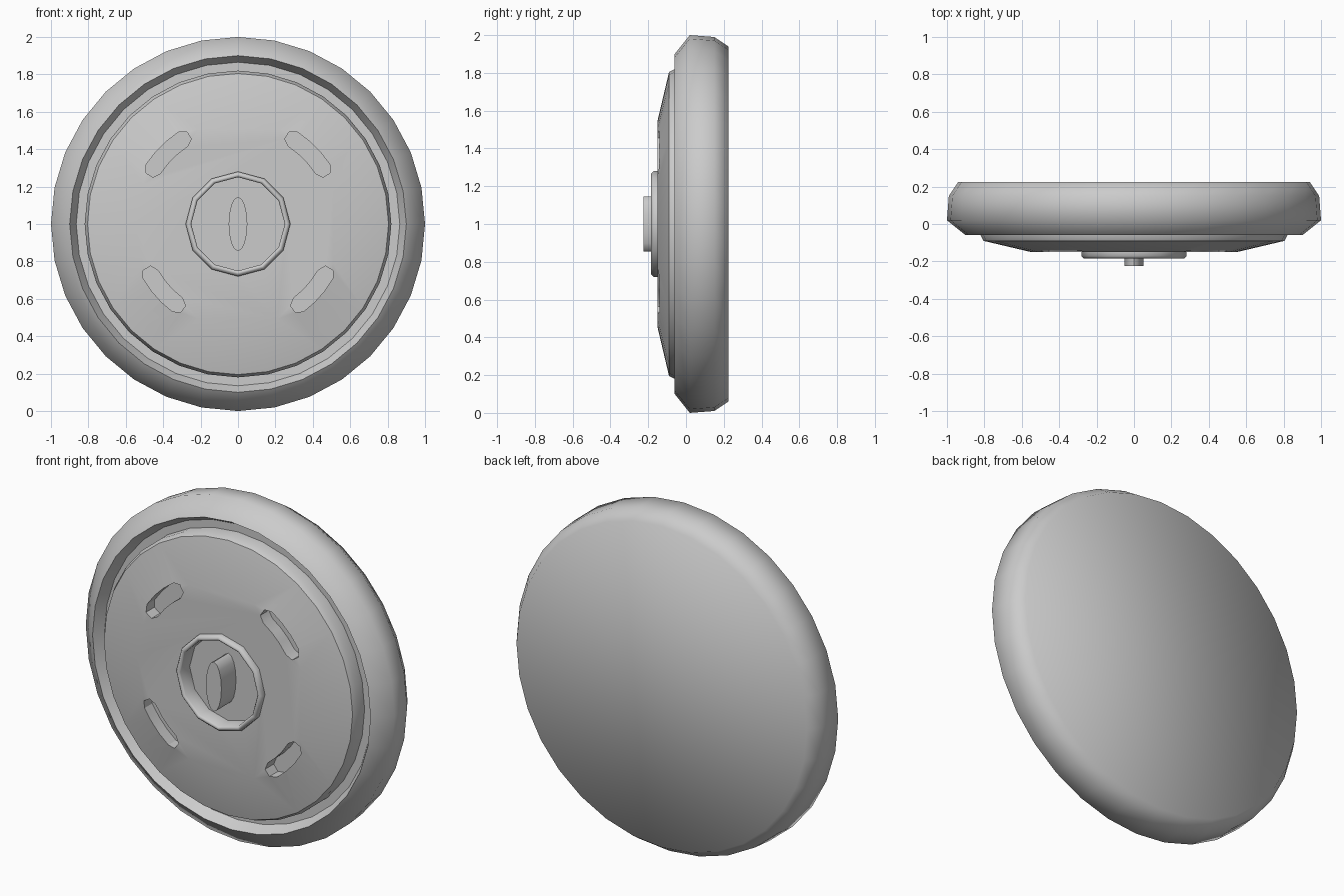
import bpy, bmesh
from math import sin, cos, radians, pi

if "Cube" in bpy.data.objects:
    bpy.data.objects.remove(bpy.data.objects["Cube"])


def finish(name, bm, angle=None):
    bmesh.ops.recalc_face_normals(bm, faces=bm.faces)
    me = bpy.data.meshes.new(name)
    bm.to_mesh(me)
    bm.free()
    ob = bpy.data.objects.new(name, me)
    bpy.context.collection.objects.link(ob)
    if angle:
        smooth(ob, angle)
    return ob


def smooth(ob, angle):
    bpy.ops.object.select_all(action='DESELECT')
    ob.select_set(True)
    bpy.context.view_layer.objects.active = ob
    bpy.ops.object.shade_smooth_by_angle(angle=radians(angle))


def revolve(name, profile, n, angle=None, sx=1.0):
    """Closed solid turned about the wheel axis from (radius, y) points."""
    bm = bmesh.new()
    rings = [[bm.verts.new((r * sx * sin(2 * pi * i / n), y, 1 + r * cos(2 * pi * i / n)))
              for i in range(n)] for r, y in profile]
    for a, b in zip(rings, rings[1:]):
        for i in range(n):
            j = (i + 1) % n
            bm.faces.new((a[i], a[j], b[j], b[i]))
    bm.faces.new(rings[0])
    bm.faces.new(rings[-1])
    return finish(name, bm, angle)


def slot_cutter(name, a0, a1, r=0.54, w=0.045):
    """Curved slot with rounded ends, between two angles in degrees."""
    a0, a1 = radians(a0), radians(a1)
    pts = []
    for k in range(4):
        a = a0 + (a1 - a0) * k / 3
        pts.append(((r + w) * cos(a), (r + w) * sin(a)))
    for k in (1, 2):
        t = a1 + pi * k / 3
        pts.append((r * cos(a1) + w * cos(t), r * sin(a1) + w * sin(t)))
    for k in range(4):
        a = a1 + (a0 - a1) * k / 3
        pts.append(((r - w) * cos(a), (r - w) * sin(a)))
    for k in (1, 2):
        t = a0 + pi + pi * k / 3
        pts.append((r * cos(a0) + w * cos(t), r * sin(a0) + w * sin(t)))
    bm = bmesh.new()
    f = bm.faces.new([bm.verts.new((x, -0.07, 1 + z)) for x, z in pts])
    ext = bmesh.ops.extrude_face_region(bm, geom=[f])
    for v in ext['geom']:
        if isinstance(v, bmesh.types.BMVert):
            v.co.y = -0.3
    if f.is_valid and all(len(e.link_faces) == 1 for e in f.edges):
        pass
    elif not f.is_valid:
        bmesh.ops.holes_fill(bm, edges=bm.edges)
    bmesh.ops.holes_fill(bm, edges=[e for e in bm.edges if e.is_boundary])
    return finish(name, bm)


def cut(target, cutter):
    cutter.hide_render = True
    mod = target.modifiers.new("cut", 'BOOLEAN')
    mod.operation = 'DIFFERENCE'
    mod.solver = 'EXACT'
    mod.object = cutter
    bpy.context.view_layer.objects.active = target
    bpy.ops.object.modifier_apply(modifier=mod.name)
    bpy.data.objects.remove(cutter)


# Tyre with a groove around the front face and a flat back
revolve("tyre", [(0.78, 0.0), (0.865, 0.0), (0.90, -0.06), (1.0, 0.02),
                 (0.99, 0.15), (0.94, 0.225)], 32, 57)

# Wheel cover with four curved slots and a round hub opening
cover = revolve("wheel_cover", [(0.82, 0.02), (0.82, -0.06), (0.805, -0.09),
                                (0.55, -0.15)], 32)
for a0, a1 in ((33, 57), (123, 147), (210, 233), (307, 330)):
    cut(cover, slot_cutter("slot_cutter", a0, a1))
cut(cover, revolve("hub_cutter", [(0.262, -0.08), (0.262, -0.3)], 12))
smooth(cover, 30)

# Raised hub ring with a recessed floor
revolve("hub_ring", [(0.25, -0.09), (0.25, -0.175), (0.258, -0.184), (0.268, -0.184),
                     (0.28, -0.172), (0.28, -0.14), (0.27, -0.075)], 12, 50)

# Oval grip in the middle of the hub
revolve("hub_grip", [(0.145, -0.08), (0.145, -0.225)], 16, 40, sx=0.345)
